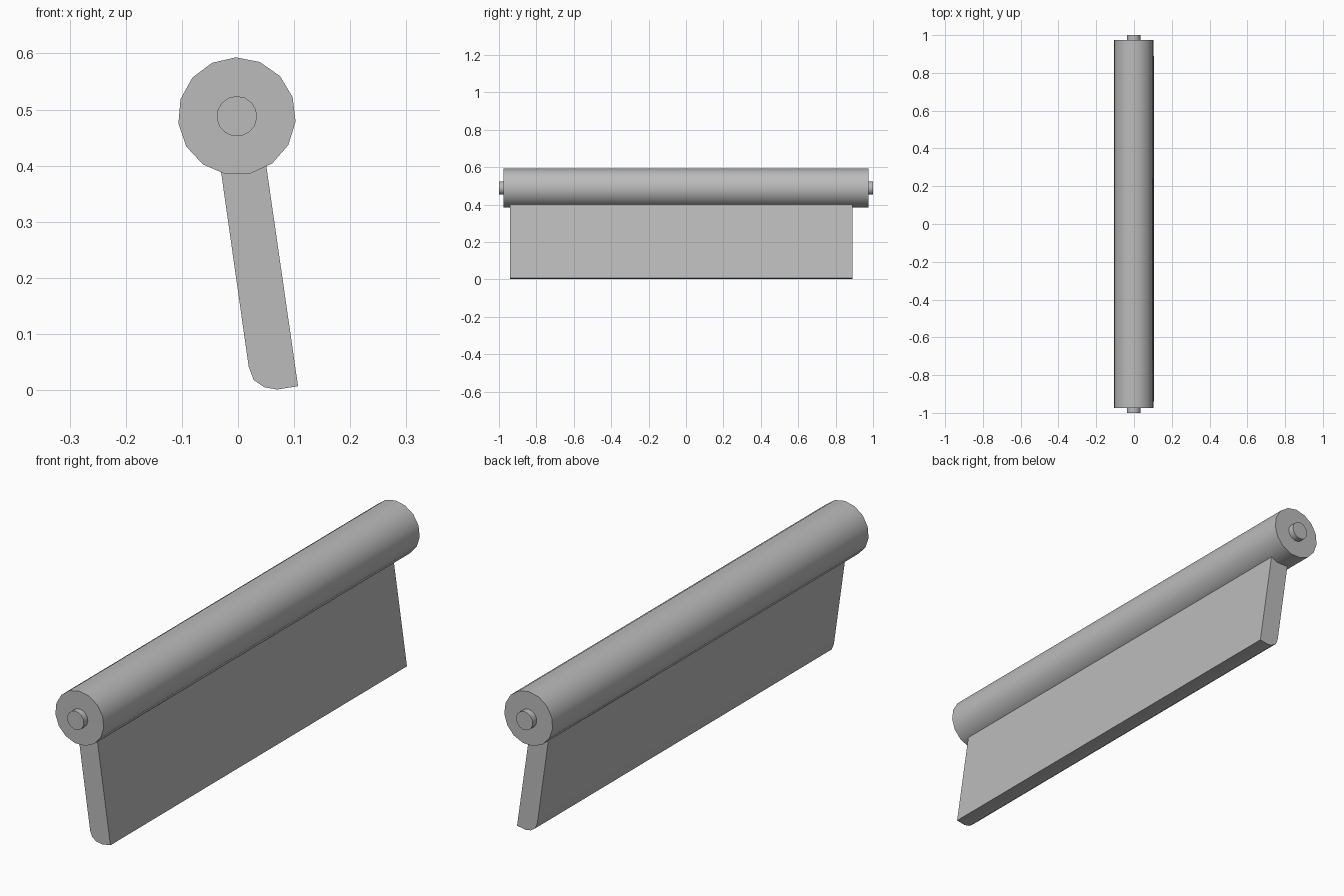
import bpy
import bmesh
import math

cube = bpy.data.objects.get("Cube")
if cube:
    bpy.data.objects.remove(cube)

grey = bpy.data.materials.new("plain grey")
grey.use_nodes = True
grey.diffuse_color = (0.5, 0.5, 0.5, 1)
grey.node_tree.nodes["Principled BSDF"].inputs["Base Color"].default_value = (0.5, 0.5, 0.5, 1)


def extrude_profile(name, points, y0, y1, sharp=35):
    """Closed x-z outline swept along y."""
    bm = bmesh.new()
    front = bm.faces.new([bm.verts.new((x, y0, z)) for x, z in points])
    swept = bmesh.ops.extrude_face_region(bm, geom=[front], use_keep_orig=True)
    moved = [g for g in swept["geom"] if isinstance(g, bmesh.types.BMVert)]
    bmesh.ops.translate(bm, verts=moved, vec=(0, y1 - y0, 0))
    bmesh.ops.recalc_face_normals(bm, faces=bm.faces)
    mesh = bpy.data.meshes.new(name)
    bm.to_mesh(mesh)
    bm.free()
    mesh.materials.append(grey)
    obj = bpy.data.objects.new(name, mesh)
    bpy.context.collection.objects.link(obj)
    bpy.ops.object.select_all(action="DESELECT")
    obj.select_set(True)
    bpy.context.view_layer.objects.active = obj
    bpy.ops.object.shade_smooth_by_angle(angle=math.radians(sharp))
    return obj


def ring(radius, sides=15, start=91):
    step = 2 * math.pi / sides
    return [(-0.002 + radius * math.cos(math.radians(start) + i * step),
             0.488 + radius * math.sin(math.radians(start) + i * step))
            for i in range(sides)]


# Barrel and its end pins
extrude_profile("barrel", ring(0.105), -0.975, 0.975)
for name, y0, y1 in (("front_pin", -1, -0.975), ("back_pin", 0.975, 1)):
    extrude_profile(name, ring(0.036), y0, y1)

# Tilted flap hanging from the barrel, with one rounded lower edge
flap = [(-0.036, 0.43), (0.019, 0.042), (0.028, 0.018), (0.047, 0.005),
        (0.07, 0.001), (0.107, 0.007), (0.046, 0.43)]
extrude_profile("flap", flap, -0.94, 0.89)
